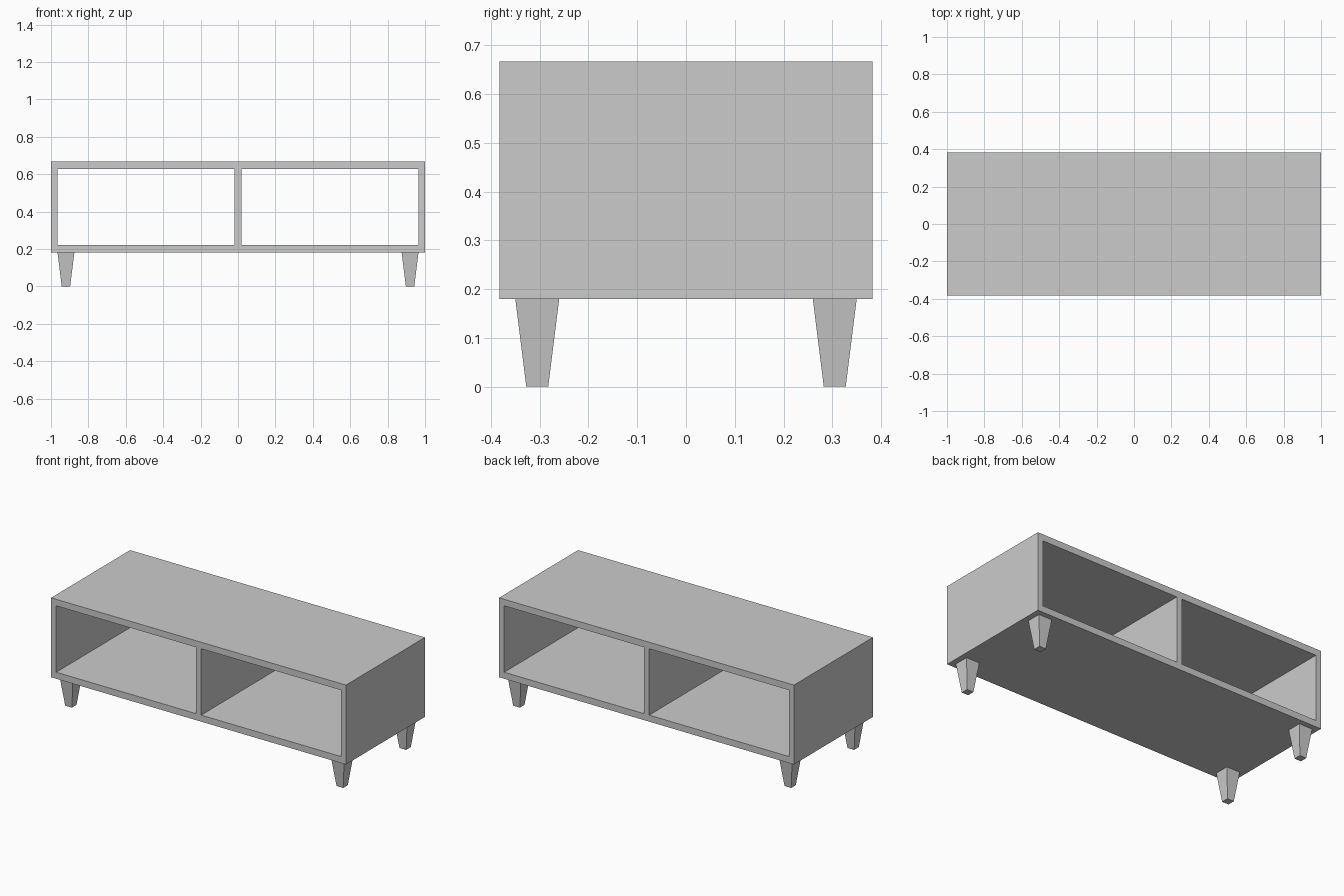
import bpy, bmesh
from mathutils import Vector

cube = bpy.data.objects.get("Cube")
if cube:
    bpy.data.objects.remove(cube, do_unlink=True)

grey = bpy.data.materials.new("plain_grey")
grey.use_nodes = True
grey.diffuse_color = (0.6, 0.6, 0.6, 1)
grey.node_tree.nodes["Principled BSDF"].inputs["Base Color"].default_value = grey.diffuse_color

DEPTH = 0.765
BASE, TOP = 0.18, 0.667


def add_object(name, bm):
    bmesh.ops.recalc_face_normals(bm, faces=bm.faces)
    mesh = bpy.data.meshes.new(name)
    bm.to_mesh(mesh)
    bm.free()
    mesh.materials.append(grey)
    obj = bpy.data.objects.new(name, mesh)
    bpy.context.collection.objects.link(obj)
    return obj


# Cabinet: a front frame with two openings, extruded from front to back
xs = [-1, -0.965, -0.018, 0.018, 0.965, 1]
zs = [BASE, BASE + 0.04, TOP - 0.04, TOP]
bm = bmesh.new()
grid = [[bm.verts.new((x, -DEPTH / 2, z)) for z in zs] for x in xs]
for i in range(len(xs) - 1):
    for j in range(len(zs) - 1):
        if j == 1 and i in (1, 3):
            continue  # open compartment
        bm.faces.new((grid[i][j], grid[i + 1][j], grid[i + 1][j + 1], grid[i][j + 1]))
front = bm.faces[:]
back = bmesh.ops.extrude_face_region(bm, geom=front, use_keep_orig=True)
moved = [g for g in back["geom"] if isinstance(g, bmesh.types.BMVert)]
bmesh.ops.translate(bm, verts=moved, vec=Vector((0, DEPTH, 0)))
cabinet = add_object("cabinet_shell", bm)

# Legs: square tapered posts mirrored to all four corners
bm = bmesh.new()
bmesh.ops.create_cube(bm, size=1)
for v in bm.verts:
    width = 0.09 if v.co.z > 0 else 0.045
    v.co = Vector((0.92 + v.co.x * width, -0.305 + v.co.y * width, (v.co.z + 0.5) * BASE))
legs = add_object("tapered_legs", bm)
mirror = legs.modifiers.new("four_corners", "MIRROR")
mirror.use_axis = (True, True, False)
mirror.use_mirror_merge = False
